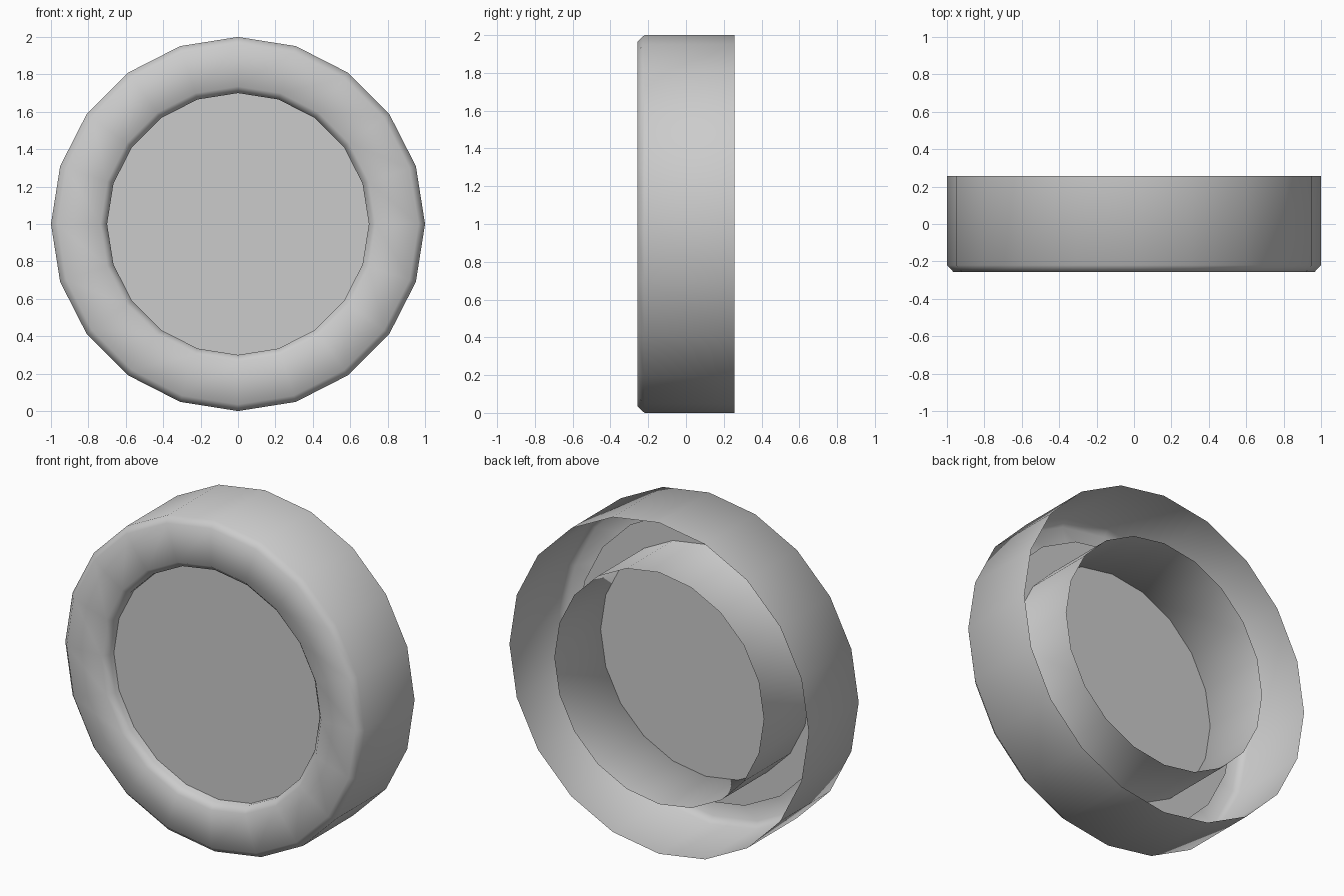
import bpy, bmesh, math

if "Cube" in bpy.data.objects:
    bpy.data.objects.remove(bpy.data.objects["Cube"])

SIDES = 20


def ring(bm, radius, y):
    """Add a ring of vertices around the y axis, centred at z = 1."""
    step = 2 * math.pi / SIDES
    return [bm.verts.new((radius * math.cos(i * step), y, 1 + radius * math.sin(i * step)))
            for i in range(SIDES)]


def finish(bm, name):
    mesh = bpy.data.meshes.new(name)
    bm.to_mesh(mesh)
    bm.free()
    obj = bpy.data.objects.new(name, mesh)
    bpy.context.collection.objects.link(obj)
    return obj


# Open-backed rim: outer wall, chamfered front face, inner wall
profile = [(1.0, 0.257), (1.0, -0.22), (0.965, -0.257),
           (0.735, -0.257), (0.70, -0.22), (0.70, 0.257)]
bm = bmesh.new()
rings = [ring(bm, r, y) for r, y in profile]
for a, b in zip(rings, rings[1:]):
    for i in range(SIDES):
        j = (i + 1) % SIDES
        bm.faces.new((a[i], a[j], b[j], b[i]))
# Outward is towards -y on the front face
bm.normal_update()
front = next(f for f in bm.faces if abs(f.normal.y) > 0.99)
if front.normal.y > 0:
    bmesh.ops.reverse_faces(bm, faces=bm.faces[:])
rim = finish(bm, "rim")
bpy.context.view_layer.objects.active = rim
rim.select_set(True)
bpy.ops.object.shade_smooth_by_angle(angle=math.radians(60))

# Flat panel just behind the front opening, reaching past the inner wall
bm = bmesh.new()
panel = bm.faces.new(ring(bm, 0.85, -0.185))
panel.normal_update()
if panel.normal.y > 0:
    panel.normal_flip()
finish(bm, "front_panel")
